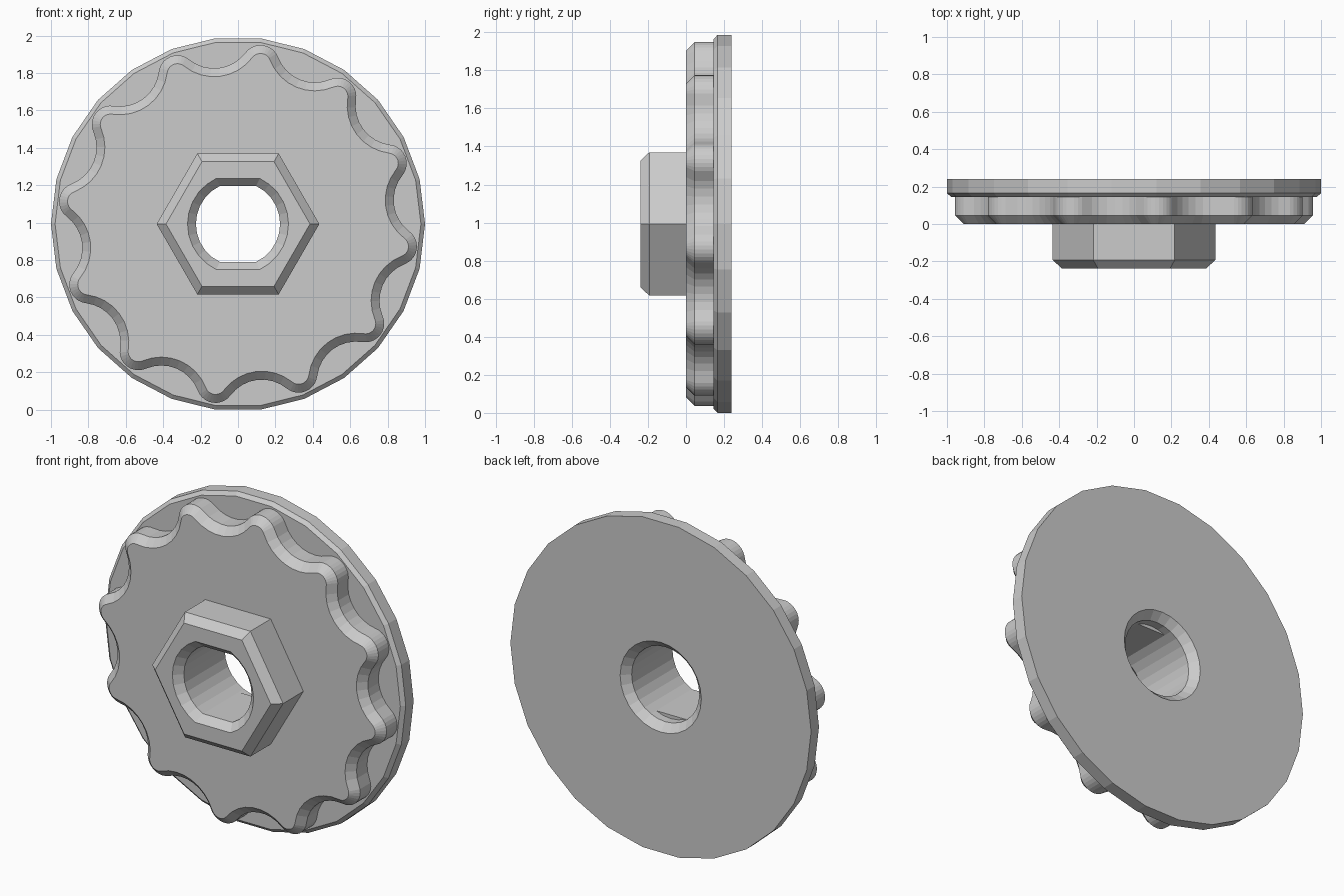
import bpy, bmesh
from math import sin, cos, pi, radians, asin, atan2, hypot

if "Cube" in bpy.data.objects:
    bpy.data.objects.remove(bpy.data.objects["Cube"])

CZ = cos(pi / 26)          # axis height: 26-sided disc resting on a flat


def polygon(r, n):
    return [(r * cos(2 * pi * i / n), r * sin(2 * pi * i / n)) for i in range(n)]


def bore(r, flats):
    # round bore outline, optionally clipped by top and bottom flats
    lim = 0.203 / 0.225
    a = asin(lim)
    angs = [-a + 2 * a * i / 10 for i in range(10)]
    angs += [a + (pi - 2 * a) * i / 4 for i in range(4)]
    angs += [t + pi for t in angs]
    h = r * lim if flats else r
    return [(r * cos(t), max(-h, min(h, r * sin(t)))) for t in angs]


def scallop(inset):
    # twelve round lobes joined by tangent hollow arcs
    lr, a, vr, b = 0.865, 0.10, 1.049, 0.209
    half = radians(15)
    phi = atan2(vr * sin(half), vr * cos(half) - lr)
    a, b = a - inset, b + inset
    pts = []
    for k in range(12):
        t = radians(82 + 30 * k)
        for i in range(11):
            u = t - phi + 2 * phi * i / 10
            pts.append((lr * cos(t) + a * cos(u), lr * sin(t) + a * sin(u)))
        start, end = phi + pi, pi + 2 * half - phi
        for i in range(1, 8):
            u = t + start + (end - start) * i / 8
            pts.append((vr * cos(t + half) + b * cos(u), vr * sin(t + half) + b * sin(u)))
    return pts


def loop(bm, pts, y):
    return [bm.verts.new((x, y, z)) for x, z in pts]


def loft(bm, *loops):
    for p, q in zip(loops, loops[1:]):
        n = len(p)
        for i in range(n):
            j = (i + 1) % n
            bm.faces.new((p[i], p[j], q[j], q[i]))


def ring(bm, outer, inner):
    # flat face between two outlines
    edges = []
    for lp in (outer, inner):
        for i, v in enumerate(lp):
            w = lp[(i + 1) % len(lp)]
            edges.append(bm.edges.get((v, w)) or bm.edges.new((v, w)))
    bmesh.ops.triangle_fill(bm, edges=edges, use_beauty=True, use_dissolve=False, normal=(0, -1, 0))


def finish(bm, name):
    bmesh.ops.remove_doubles(bm, verts=bm.verts, dist=1e-5)
    bmesh.ops.recalc_face_normals(bm, faces=bm.faces)
    rim = max(bm.faces, key=lambda f: hypot(f.calc_center_median().x, f.calc_center_median().z))
    c = rim.calc_center_median()
    if rim.normal.x * c.x + rim.normal.z * c.z < 0:
        bmesh.ops.reverse_faces(bm, faces=bm.faces)
    me = bpy.data.meshes.new(name)
    bm.to_mesh(me)
    bm.free()
    ob = bpy.data.objects.new(name, me)
    ob.location.z = CZ
    bpy.context.collection.objects.link(ob)


# Hexagonal boss with the double-flat bore
bm = bmesh.new()
front = loop(bm, polygon(0.385, 6), -0.238)
loft(bm, loop(bm, polygon(0.435, 6), 0), loop(bm, polygon(0.435, 6), -0.193), front)
mouth = loop(bm, bore(0.27, True), -0.238)
loft(bm, mouth, loop(bm, bore(0.225, True), -0.193), loop(bm, bore(0.225, True), 0.145))
ring(bm, front, mouth)
finish(bm, "hex_boss")

# Scalloped grip
bm = bmesh.new()
front = loop(bm, scallop(0.045), 0)
loft(bm, loop(bm, scallop(0), 0.145), loop(bm, scallop(0), 0.045), front)
ring(bm, front, loop(bm, polygon(0.435, 6), 0))
finish(bm, "scalloped_grip")

# Backing disc with round countersunk bore and the ledges behind the flats
bm = bmesh.new()
front = loop(bm, polygon(0.978, 26), 0.145)
back = loop(bm, polygon(1.0, 26), 0.24)
loft(bm, front, loop(bm, polygon(1.0, 26), 0.165), back)
ring(bm, front, loop(bm, scallop(0), 0.145))
sink = loop(bm, bore(0.27, False), 0.24)
loft(bm, sink, loop(bm, bore(0.225, False), 0.195),
     loop(bm, bore(0.225, False), 0.145), loop(bm, bore(0.225, True), 0.145))
ring(bm, back, sink)
finish(bm, "backing_disc")
